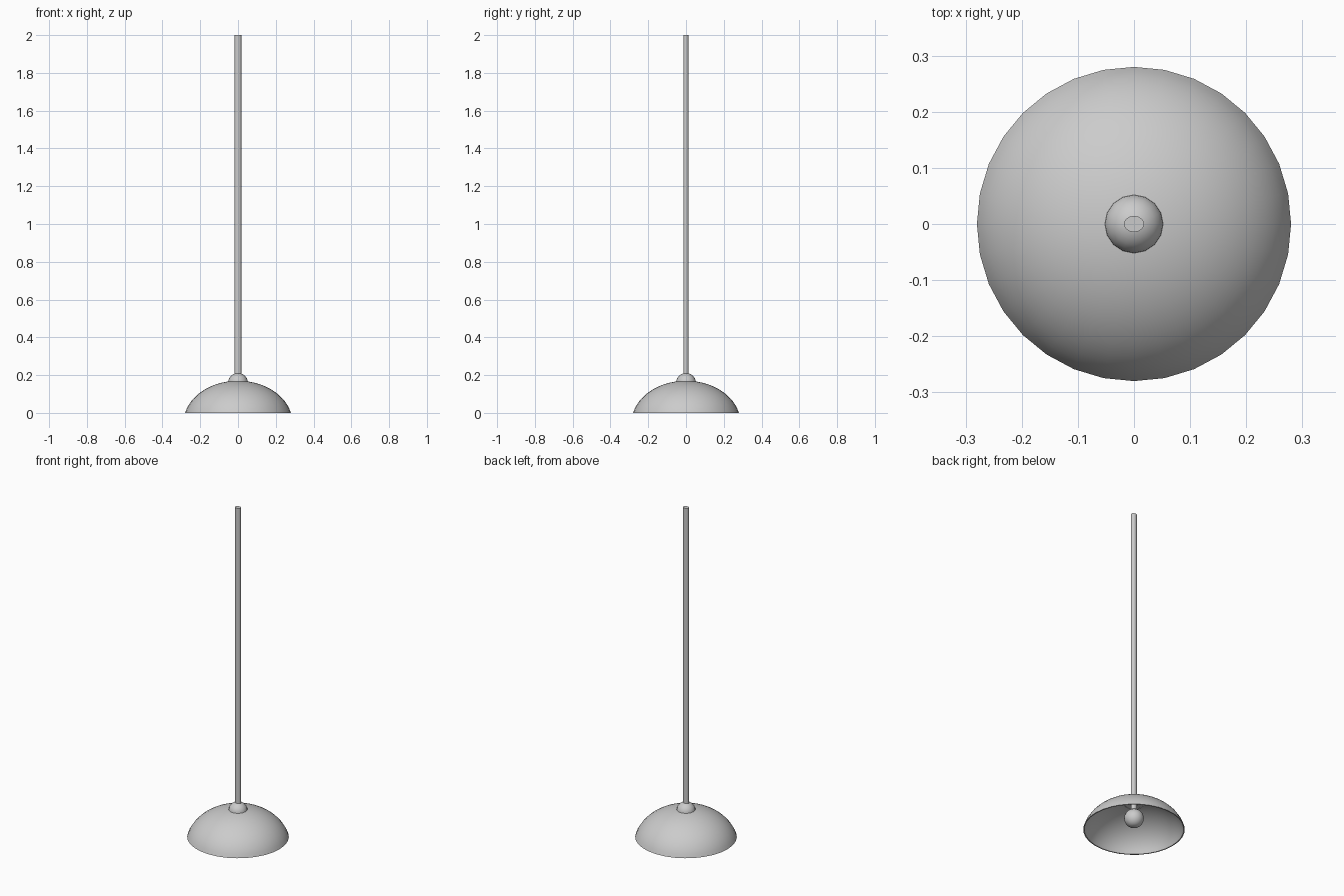
import bpy, bmesh, math

cube = bpy.data.objects.get("Cube")
if cube:
    bpy.data.objects.remove(cube, do_unlink=True)

grey = bpy.data.materials.new("plain grey")
grey.use_nodes = True
colour = (0.6, 0.6, 0.6, 1)
grey.diffuse_color = colour
grey.node_tree.nodes["Principled BSDF"].inputs["Base Color"].default_value = colour


def lathe(name, profile, sides, squash=1.0):
    """Turn (radius, height) points around z; zero radius makes a pole."""
    bm = bmesh.new()
    verts = [bm.verts.new((r, 0, z)) for r, z in profile]
    edges = [bm.edges.new(pair) for pair in zip(verts, verts[1:])]
    bmesh.ops.spin(bm, geom=verts + edges, cent=(0, 0, 0), axis=(0, 0, 1),
                   angle=math.tau, steps=sides, use_duplicate=False)
    bmesh.ops.remove_doubles(bm, verts=bm.verts, dist=0.0001)
    bmesh.ops.recalc_face_normals(bm, faces=bm.faces)
    for v in bm.verts:
        v.co.y *= squash
    mesh = bpy.data.meshes.new(name)
    bm.to_mesh(mesh)
    bm.free()
    mesh.materials.append(grey)
    obj = bpy.data.objects.new(name, mesh)
    bpy.context.collection.objects.link(obj)
    bpy.ops.object.select_all(action="DESELECT")
    bpy.context.view_layer.objects.active = obj
    obj.select_set(True)
    bpy.ops.object.shade_smooth_by_angle(angle=math.radians(40))
    return obj


def arc(width, height, centre, start, steps):
    """Half-ellipse profile from angle start up to the top pole."""
    points = []
    for i in range(steps + 1):
        a = start + (math.pi / 2 - start) * i / steps
        points.append((width * math.cos(a), centre + height * math.sin(a)))
    points[-1] = (0, centre + height)
    return points


# Thin hollow shade: outer wall, flat rim and inner wall
DROP = -0.05
outer = arc(0.2875, 0.22, DROP, math.asin(0.05 / 0.22), 14)
inner = arc(0.2815, 0.214, DROP, math.asin(0.05 / 0.214), 14)
lathe("lamp_shade", outer[::-1] + inner, 32)

# Rounded cap where the stem meets the shade
lathe("stem_cap", arc(0.053, 0.052, 0.159, 0, 6), 16)

# Slightly oval hanging stem
lathe("hanging_stem", [(0, 0.12), (0.018, 0.12), (0.018, 2), (0, 2)], 16, squash=0.8)

# Round bulb inside the shade
lathe("light_bulb", arc(0.054, 0.054, 0.07, -math.pi / 2, 12)[1:-1]
      + [(0, 0.124)], 24)
bulb = bpy.data.objects["light_bulb"]
bm = bmesh.new()
bm.from_mesh(bulb.data)
bmesh.ops.holes_fill(bm, edges=[e for e in bm.edges if e.is_boundary], sides=0)
for f in bm.faces:
    f.smooth = True
bm.to_mesh(bulb.data)
bm.free()
